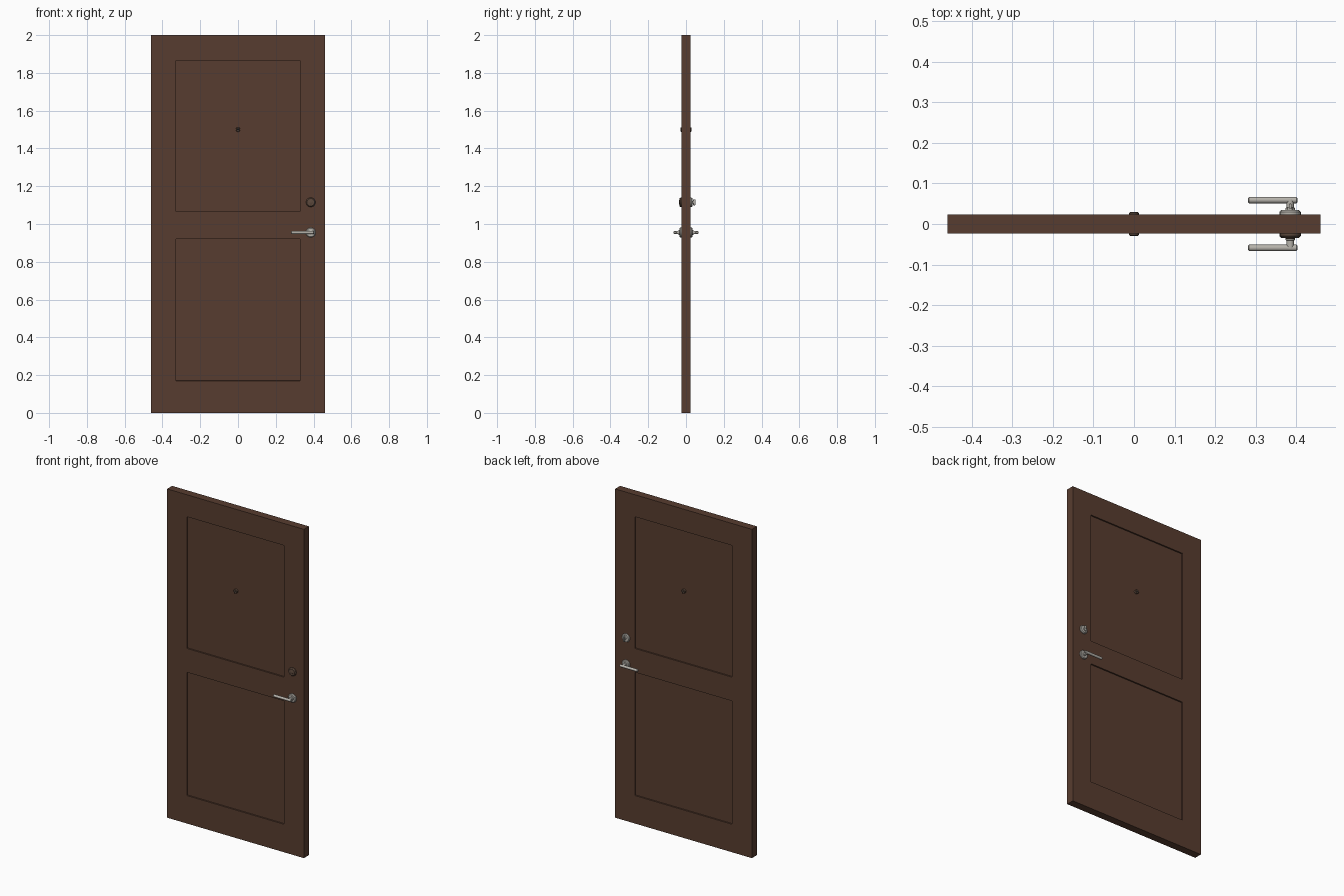
import bpy, bmesh, math
from mathutils import Matrix, Vector

if "Cube" in bpy.data.objects:
    bpy.data.objects.remove(bpy.data.objects["Cube"])

T = 0.024        # half thickness of the door
LX = 0.385       # x of the lock hardware


def material(name, rgb):
    m = bpy.data.materials.new(name)
    m.diffuse_color = (*rgb, 1)
    m.use_nodes = True
    m.node_tree.nodes["Principled BSDF"].inputs["Base Color"].default_value = m.diffuse_color
    return m


WOOD = material("brown_wood", (0.097, 0.046, 0.029))
STEEL = material("satin_nickel", (0.47, 0.45, 0.41))
BRONZE = material("dark_bronze", (0.105, 0.065, 0.045))
GLASS = material("dark_glass", (0.02, 0.02, 0.02))


def finish(name, bm, mat, smooth=True):
    bmesh.ops.recalc_face_normals(bm, faces=bm.faces[:])
    me = bpy.data.meshes.new(name)
    bm.to_mesh(me)
    bm.free()
    me.materials.append(mat)
    ob = bpy.data.objects.new(name, me)
    bpy.context.collection.objects.link(ob)
    if smooth:
        bpy.ops.object.select_all(action='DESELECT')
        ob.select_set(True)
        bpy.context.view_layer.objects.active = ob
        bpy.ops.object.shade_smooth_by_angle(angle=math.radians(35))
    return ob


def lathe(name, profile, origin, axis, mat, n=32):
    """Revolve (radius, height) points around an axis, closing both ends."""
    bm = bmesh.new()
    rings = []
    for r, h in profile:
        rings.append([bm.verts.new((r * math.cos(2 * math.pi * i / n),
                                    r * math.sin(2 * math.pi * i / n), h)) for i in range(n)])
    for a, b in zip(rings, rings[1:]):
        for i in range(n):
            j = (i + 1) % n
            bm.faces.new((a[i], a[j], b[j], b[i]))
    bm.faces.new(rings[0][::-1])
    bm.faces.new(rings[-1])
    rot = Vector((0, 0, 1)).rotation_difference(Vector(axis)).to_matrix().to_4x4()
    bm.transform(Matrix.Translation(origin) @ rot)
    return finish(name, bm, mat)


# Door slab with two recessed panels on each face
bm = bmesh.new()
bmesh.ops.create_cube(bm, size=1, matrix=Matrix.Translation((0, 0, 1)) @ Matrix.Diagonal((0.92, 2 * T, 2, 1)))
PX, PANELS = 0.328, ((0.17, 0.92), (1.065, 1.866))
cuts = [((s * PX, 0, 0), (1, 0, 0)) for s in (-1, 1)]
cuts += [((0, 0, z), (0, 0, 1)) for p in PANELS for z in p]
for co, no in cuts:
    bmesh.ops.bisect_plane(bm, geom=bm.verts[:] + bm.edges[:] + bm.faces[:], plane_co=co, plane_no=no)
bm.normal_update()
panels = []
for f in bm.faces:
    c = f.calc_center_median()
    if abs(f.normal.y) > 0.9 and abs(c.x) < PX and any(a < c.z < b for a, b in PANELS):
        panels.append(f)
bmesh.ops.inset_individual(bm, faces=panels, thickness=0.0005, depth=-0.008)
finish("door_slab", bm, WOOD, smooth=False)

# Lever handles, mirrored front and back
for side, s in (("front", -1), ("back", 1)):
    base = (LX, s * T, 0.955)
    out = (0, s, 0)
    lathe(f"lever_rose_{side}", [(0.026, -0.002), (0.026, 0.006), (0.022, 0.010)], base, out, STEEL)
    lathe(f"lever_neck_{side}", [(0.012, 0.008), (0.012, 0.015), (0.009, 0.017), (0.009, 0.036)], base, out, STEEL)
    lathe(f"lever_{side}",
          [(0.005, 0), (0.008, 0.003), (0.008, 0.119), (0.005, 0.122)],
          (0.403, s * (T + 0.035), 0.955), (-1, 0, 0), STEEL, 20)

# Deadbolt: keyed cylinder in front
lock = (LX, -T, 1.115)
lathe("deadbolt_cylinder", [(0.025, -0.002), (0.025, 0.005), (0.020, 0.011)], lock, (0, -1, 0), BRONZE)
lathe("deadbolt_core", [(0.011, 0.010), (0.011, 0.0125), (0.010, 0.013)], lock, (0, -1, 0), BRONZE)

# Deadbolt: thumb turn at the back
turn = (LX, T, 1.115)
lathe("deadbolt_rose", [(0.025, -0.002), (0.025, 0.005), (0.021, 0.010)], turn, (0, 1, 0), STEEL)
lathe("thumb_turn_stem", [(0.007, 0.008), (0.006, 0.018)], turn, (0, 1, 0), STEEL, 20)
bm = bmesh.new()
bmesh.ops.create_cube(bm, size=1, matrix=Matrix.Translation((LX, T + 0.020, 1.115)) @ Matrix.Diagonal((0.007, 0.012, 0.032, 1)))
bmesh.ops.bevel(bm, geom=bm.edges[:], offset=0.002, segments=2, affect='EDGES', profile=0.5)
finish("thumb_turn", bm, STEEL)

# Peephole on both faces
for side, s in (("front", -1), ("back", 1)):
    base = (0, s * (T - 0.008), 1.5)
    lathe(f"peephole_ring_{side}", [(0.012, -0.002), (0.012, 0.011), (0.010, 0.013)], base, (0, s, 0), BRONZE, 24)
    lathe(f"peephole_lens_{side}", [(0.006, 0.012), (0.004, 0.0138)], base, (0, s, 0), GLASS, 16)
